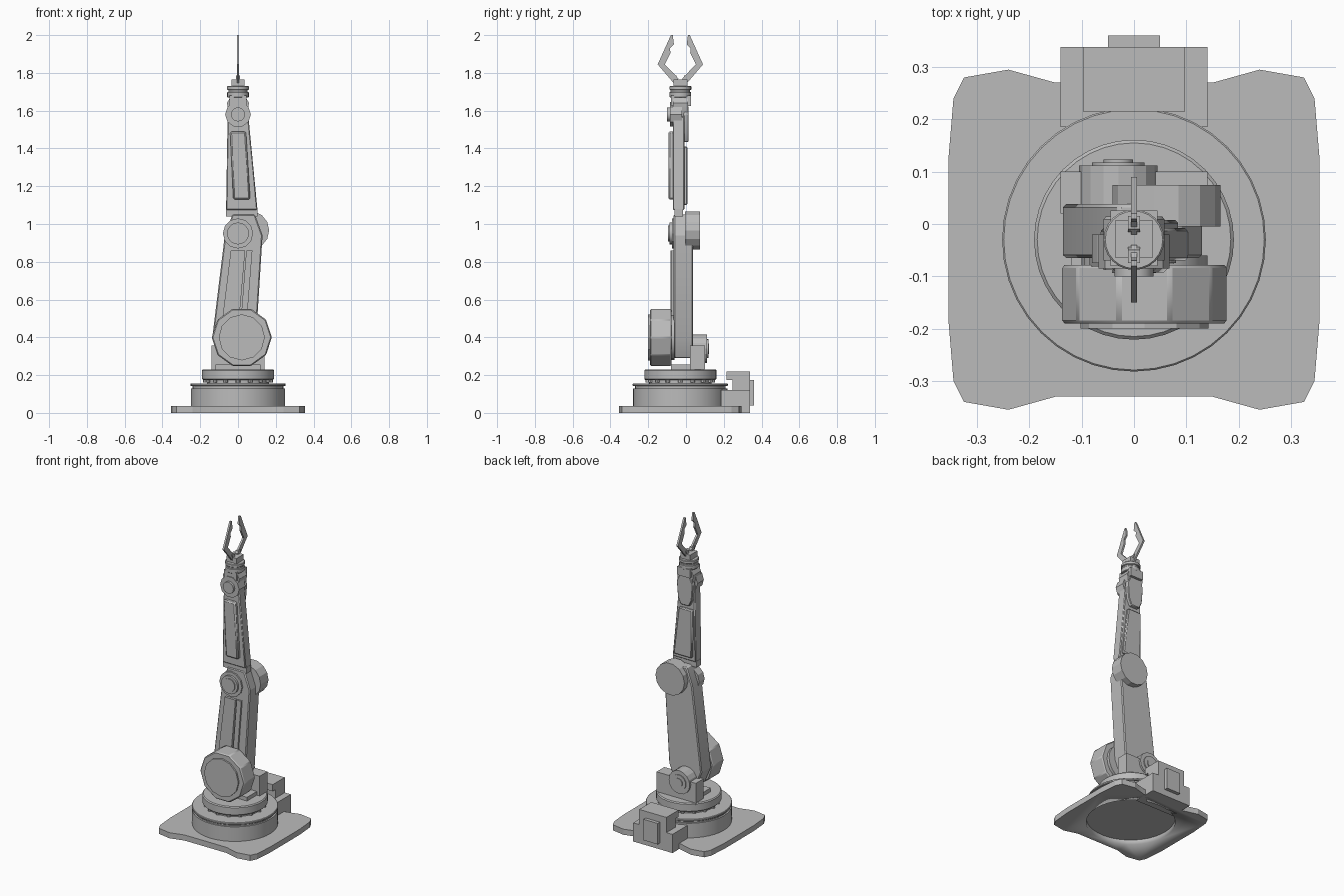
import bpy
import bmesh
import math

if "Cube" in bpy.data.objects:
    bpy.data.objects.remove(bpy.data.objects["Cube"], do_unlink=True)

grey = bpy.data.materials.new("light_grey_metal")
grey.use_nodes = True
colour = (.5, .5, .5, 1)
grey.diffuse_color = colour
grey.node_tree.nodes["Principled BSDF"].inputs["Base Color"].default_value = colour

# Depth of the turning axis, and the joint centres as (x, z)
axis_y = -.03
shoulder = (.02, .4)
elbow = (0, .95)
wrist = (0, 1.58)
rear_shaft = (-.03, .34)


def prism(name, outline, start, end, axis="y", bevel=0):
    """Extrude a flat outline along one axis."""
    place = {"x": lambda a, b, t: (t, a, b),
             "y": lambda a, b, t: (a, t, b),
             "z": lambda a, b, t: (a, b, t)}[axis]
    bm = bmesh.new()
    near = [bm.verts.new(place(a, b, start)) for a, b in outline]
    far = [bm.verts.new(place(a, b, end)) for a, b in outline]
    bm.faces.new(near)
    bm.faces.new(far)
    for i in range(len(outline)):
        bm.faces.new((near[i - 1], near[i], far[i], far[i - 1]))
    bmesh.ops.recalc_face_normals(bm, faces=bm.faces)
    mesh = bpy.data.meshes.new(name)
    bm.to_mesh(mesh)
    bm.free()
    mesh.materials.append(grey)
    for face in mesh.polygons:
        face.use_smooth = True
    mesh.set_sharp_from_angle(angle=math.radians(20))
    part = bpy.data.objects.new(name, mesh)
    bpy.context.collection.objects.link(part)
    if bevel:
        chamfer = part.modifiers.new("chamfer", "BEVEL")
        chamfer.width, chamfer.segments = bevel, 1
    return part


def ring(centre, radius, sides):
    """Points of a regular polygon."""
    turns = [math.tau * i / sides for i in range(sides)]
    return [(centre[0] + radius * math.cos(t), centre[1] + radius * math.sin(t)) for t in turns]


def box(name, width, front, back, bottom, top):
    half = width / 2
    corners = [(-half, front), (half, front), (half, back), (-half, back)]
    return prism(name, corners, bottom, top, "z")


def barrel(name, joint, radius, front, back, sides=20, bevel=0):
    """A cylinder lying from front to back."""
    return prism(name, ring(joint, radius, sides), front, back, "y", bevel)


def drum(name, radius, bottom, top, sides=40, bevel=0):
    """An upright cylinder on the turning axis."""
    return prism(name, ring((0, axis_y), radius, sides), bottom, top, "z", bevel)


def beam(name, low, high, low_half, high_half, front, back, cap=0, bevel=0):
    """A tapered bar between two (x, z) points, with optional chamfered ends."""
    (lx, lz), (hx, hz) = low, high
    outline = [(lx + low_half, lz), (hx + high_half, hz)]
    if cap:
        outline += [(hx + high_half * .6, hz + cap), (hx - high_half * .6, hz + cap)]
    outline += [(hx - high_half, hz), (lx - low_half, lz)]
    if cap:
        outline += [(lx - low_half * .6, lz - cap), (lx + low_half * .6, lz - cap)]
    return prism(name, outline, front, back, "y", bevel)


# Floor plate: one flared corner mirrored to all four, with an open round underside
corner = [(.355, .15), (.345, .27), (.325, .31), (.24, .325), (.15, .3)]
right = corner + [(-x, y) for x, y in reversed(corner)]
outline = right + [(-x, -y) for x, y in right]
plate = prism("floor_plate", [(x, y + axis_y) for x, y in outline], 0, .036, "z")
cutter = drum("underside_cutter", radius=.26, bottom=-.02, top=.03)
cutter.hide_render = True
cutter.hide_viewport = True
recess = plate.modifiers.new("underside", "BOOLEAN")
recess.operation, recess.object, recess.solver = "DIFFERENCE", cutter, "EXACT"

# Rear connector housing
box("connector_base", width=.28, front=.185, back=.338, bottom=0, top=.12)
box("connector_neck", width=.194, front=.245, back=.338, bottom=.11, top=.18)
box("connector_top", width=.194, front=.215, back=.338, bottom=.175, top=.218)
box("connector_cover", width=.1, front=.33, back=.36, bottom=.04, top=.175)

# Pedestal drum and turntable
drum("pedestal", radius=.25, bottom=.03, top=.13)
drum("pedestal_groove", radius=.24, bottom=.12, top=.15)
drum("pedestal_rim", radius=.252, bottom=.142, top=.156, bevel=.003)
drum("turntable_neck", radius=.165, bottom=.15, top=.18)
drum("turntable", radius=.191, bottom=.174, top=.231, bevel=.006)
for x, y in ring((0, axis_y), .172, 16):
    prism("turntable_bolt", ring((x, y), .012, 8), .16, .18, "z")

# Shoulder mount and motors
box("shoulder_mount", width=.24, front=-.08, back=.03, bottom=.22, top=.255)
box("shoulder_rear_block", width=.28, front=.02, back=.1, bottom=.22, top=.358)
barrel("rear_motor", rear_shaft, radius=.075, front=.03, back=.112, sides=16)
barrel("rear_motor_ring", rear_shaft, radius=.05, front=.1, back=.118)
barrel("rear_motor_cap", rear_shaft, radius=.028, front=.1, back=.123)
barrel("shoulder_sleeve", shoulder, radius=.12, front=-.09, back=-.06)
barrel("shoulder_motor", shoulder, radius=.159, front=-.19, back=-.078, sides=10, bevel=.006)
barrel("shoulder_cap", shoulder, radius=.122, front=-.2, back=-.18, sides=12)

# Lower arm with raised front panels
beam("lower_arm", low=(-.02, .4), high=(.03, .94), low_half=.116, high_half=.1,
     front=-.065, back=.038, cap=.11, bevel=.006)
beam("lower_arm_panel", low=(-.04, .48), high=(0, .86), low_half=.045, high_half=.038,
     front=-.081, back=-.06)
beam("lower_arm_rail", low=(.03, .48), high=(.06, .86), low_half=.016, high_half=.016,
     front=-.076, back=-.06)

# Elbow joint
barrel("elbow_housing", elbow, radius=.08, front=-.075, back=-.02, sides=12)
barrel("elbow_bolt", elbow, radius=.058, front=-.088, back=-.07)
barrel("elbow_bolt_cap", elbow, radius=.042, front=-.094, back=-.08)
barrel("elbow_motor", (.062, .966), radius=.103, front=-.005, back=.075, sides=14)

# Upper arm with covers front and back
beam("upper_arm_foot", low=(.02, 1.04), high=(.02, 1.08), low_half=.084, high_half=.084,
     front=-.06, back=-.015)
beam("upper_arm", low=(.02, 1.075), high=(0, 1.57), low_half=.083, high_half=.055,
     front=-.07, back=-.008, bevel=.005)
beam("upper_arm_front_cover", low=(.02, 1.13), high=(0, 1.49), low_half=.045, high_half=.042,
     front=-.093, back=-.06, bevel=.008)
beam("upper_arm_back_cover", low=(.02, 1.1), high=(0, 1.41), low_half=.065, high_half=.048,
     front=-.015, back=.008, bevel=.006)

# Wrist joint
barrel("wrist_housing", wrist, radius=.068, front=-.085, back=-.02, sides=10)
barrel("wrist_bolt", wrist, radius=.037, front=-.1, back=-.08)
beam("wrist_rear_tongue", low=(0, 1.48), high=wrist, low_half=.05, high_half=.058,
     front=-.012, back=.014, cap=.045, bevel=.004)
beam("wrist_body", low=wrist, high=(0, 1.64), low_half=.05, high_half=.058,
     front=-.07, back=.01, cap=.045)
box("wrist_rear_lug", width=.09, front=-.01, back=.026, bottom=1.625, top=1.68)
box("wrist_front_lug", width=.09, front=-.08, back=-.06, bottom=1.6, top=1.68)
drum("wrist_lower_flange", radius=.057, bottom=1.67, top=1.7, sides=24, bevel=.003)
drum("wrist_groove", radius=.051, bottom=1.69, top=1.72, sides=24)
drum("wrist_upper_flange", radius=.058, bottom=1.71, top=1.73, sides=24, bevel=.003)

# Gripper: thin jaws mirrored about the turning axis
box("gripper_block", width=.07, front=-.065, back=.008, bottom=1.72, top=1.765)
jaw = [(.03, 1.74), (.12, 1.845), (.05, 2), (.04, 2), (.034, 1.95),
       (.055, 1.93), (.052, 1.905), (.082, 1.845), (.01, 1.77)]
root = [(.01, 1.75), (.03, 1.75), (.045, 1.785), (.02, 1.785)]
for side, label in ((1, "rear"), (-1, "front")):
    for part, points, half in (("jaw", jaw, .006), ("jaw_root", root, .011)):
        prism(f"{label}_{part}", [(axis_y + side * y, z) for y, z in points], -half, half, "x")
